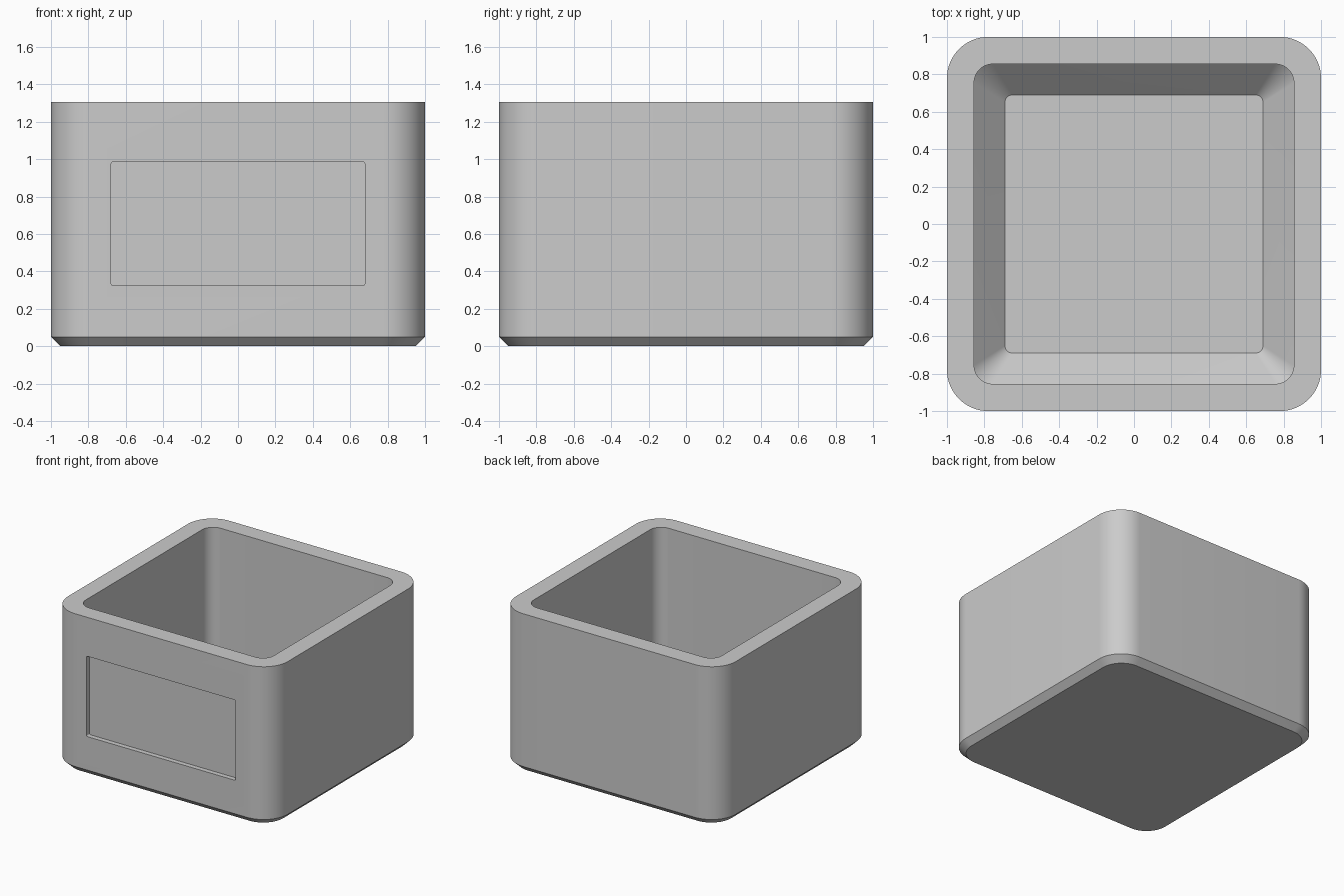
import bpy, bmesh, math

if "Cube" in bpy.data.objects:
    bpy.data.objects.remove(bpy.data.objects["Cube"], do_unlink=True)

HEIGHT = 1.305
SEGMENTS = 16      # facets per rounded corner

grey = bpy.data.materials.new("light grey")
grey.use_nodes = True
colour = (0.6, 0.6, 0.6, 1)
grey.diffuse_color = colour
grey.node_tree.nodes["Principled BSDF"].inputs["Base Color"].default_value = colour


def rounded_loop(bm, half_w, half_d, radius, place):
    """Ring of vertices around a rounded rectangle; place maps (u, v) to 3D."""
    ring = []
    for corner, (sx, sy) in enumerate([(1, 1), (-1, 1), (-1, -1), (1, -1)]):
        for i in range(SEGMENTS + 1):
            a = math.pi / 2 * (corner + i / SEGMENTS)
            u = sx * (half_w - radius) + radius * math.cos(a)
            v = sy * (half_d - radius) + radius * math.sin(a)
            ring.append(bm.verts.new(place(u, v)))
    return ring


def lofted(name, rings):
    """Closed solid skinned through rings of (half_w, half_d, radius, place)."""
    bm = bmesh.new()
    loops = [rounded_loop(bm, *ring) for ring in rings]
    for lower, upper in zip(loops, loops[1:]):
        for i in range(len(lower)):
            j = (i + 1) % len(lower)
            bm.faces.new((lower[i], lower[j], upper[j], upper[i]))
    bm.faces.new(loops[0])
    bm.faces.new(loops[-1])
    bmesh.ops.recalc_face_normals(bm, faces=bm.faces)
    mesh = bpy.data.meshes.new(name)
    bm.to_mesh(mesh)
    bm.free()
    obj = bpy.data.objects.new(name, mesh)
    bpy.context.collection.objects.link(obj)
    mesh.materials.append(grey)
    return obj


def level(half, radius, z):
    return half, half, radius, lambda u, v: (u, v, z)


# Planter: chamfered foot, straight outside, rim, straight inside, sloped floor edge
planter = lofted("planter_body", [
    level(0.95, 0.18, 0),
    level(1, 0.22, 0.05),
    level(1, 0.22, HEIGHT),
    level(0.855, 0.1, HEIGHT),
    level(0.855, 0.1, 0.31),
    level(0.69, 0.04, 0.145),
])

# Shallow label recess in the front wall
cutter = lofted("label_recess_cutter", [
    (0.678, 0.33, 0.01, lambda u, v, y=y: (u, y, 0.655 + v)) for y in (-1.1, -0.96)
])
cutter.hide_render = True

recess = planter.modifiers.new("label_recess", 'BOOLEAN')
recess.operation = 'DIFFERENCE'
recess.solver = 'EXACT'
recess.object = cutter

bpy.ops.object.select_all(action='DESELECT')
planter.select_set(True)
bpy.context.view_layer.objects.active = planter
bpy.ops.object.modifier_apply(modifier=recess.name)
bpy.data.objects.remove(cutter, do_unlink=True)
bpy.ops.object.shade_smooth_by_angle(angle=math.radians(30))
